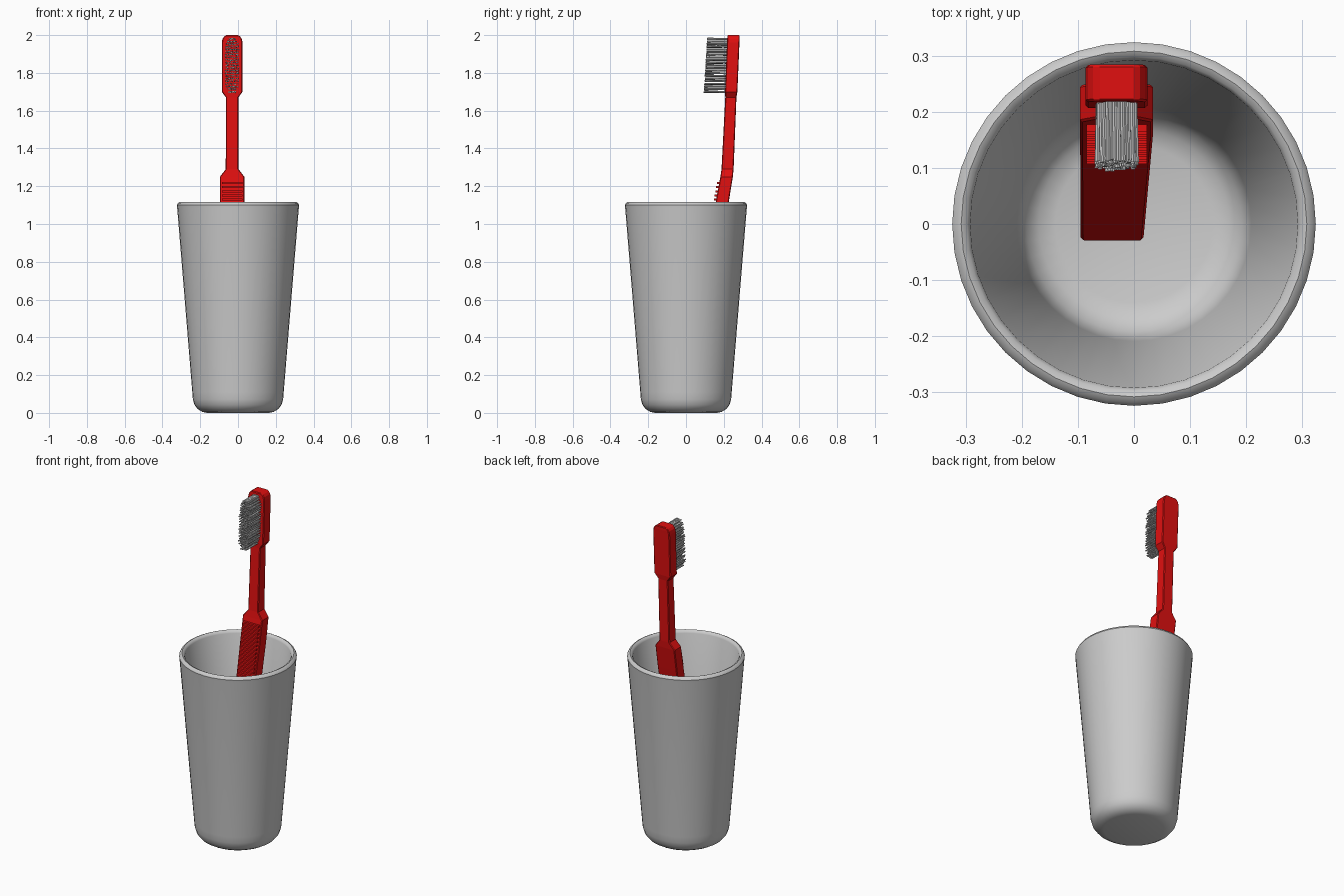
import bpy, bmesh, math, random
from mathutils import Vector

if "Cube" in bpy.data.objects:
    bpy.data.objects.remove(bpy.data.objects["Cube"])

random.seed(4)
red = bpy.data.materials.new("red_plastic")
red.diffuse_color = (0.75, 0.005, 0.005, 1)
red.use_nodes = True
red.node_tree.nodes["Principled BSDF"].inputs["Base Color"].default_value = red.diffuse_color


def finish(name, bm, mat=None, smooth=False):
    bmesh.ops.recalc_face_normals(bm, faces=bm.faces)
    mesh = bpy.data.meshes.new(name)
    bm.to_mesh(mesh)
    bm.free()
    obj = bpy.data.objects.new(name, mesh)
    bpy.context.collection.objects.link(obj)
    if mat:
        mesh.materials.append(mat)
    if smooth:
        bpy.ops.object.select_all(action='DESELECT')
        obj.select_set(True)
        bpy.context.view_layer.objects.active = obj
        bpy.ops.object.shade_smooth_by_angle(angle=math.radians(35))
    return obj


def lathe(name, profile, segments):
    bm = bmesh.new()
    verts = [bm.verts.new((r, 0, z)) for r, z in profile]
    edges = [bm.edges.new(pair) for pair in zip(verts, verts[1:])]
    bmesh.ops.spin(bm, geom=verts + edges, cent=(0, 0, 0), axis=(0, 0, 1),
                   angle=2 * math.pi, steps=segments, use_merge=True)
    bmesh.ops.remove_doubles(bm, verts=bm.verts, dist=0.0005)
    return finish(name, bm, smooth=True)


def loft(name, stations, mat):
    """Rectangular sections: z, x centre, half width, front y, back y."""
    bm = bmesh.new()
    rings = []
    for z, x, w, front, back in stations:
        rings.append([bm.verts.new(p) for p in
                      ((x - w, front, z), (x + w, front, z), (x + w, back, z), (x - w, back, z))])
    for a, b in zip(rings, rings[1:]):
        for i in range(4):
            j = (i + 1) % 4
            bm.faces.new((a[i], a[j], b[j], b[i]))
    bm.faces.new(rings[0])
    bm.faces.new(rings[-1])
    return finish(name, bm, mat)


# Tapered tumbler with rounded foot, rolled rim and hollow inside
lathe("cup", [
    (0, 0), (0.165, 0), (0.19, 0.006), (0.213, 0.02), (0.23, 0.042), (0.239, 0.072),
    (0.242, 0.11), (0.322, 1.085), (0.324, 1.1), (0.318, 1.111), (0.308, 1.116),
    (0.298, 1.111), (0.292, 1.1), (0.209, 0.13), (0.204, 0.095), (0.192, 0.066),
    (0.17, 0.046), (0.14, 0.037), (0, 0.035)], 40)

# Brush body: handle, shoulder, neck and head in one loft
cx = -0.031
body = loft("brush_body", [
    (0.08, -0.039, 0.053, -0.03, 0.035),
    (0.10, -0.039, 0.056, -0.028, 0.041),
    (1.115, cx, 0.065, 0.157, 0.226),
    (1.25, cx, 0.065, 0.182, 0.248),
    (1.29, cx, 0.034, 0.188, 0.252),
    (1.67, cx, 0.033, 0.208, 0.267),
    (1.70, cx, 0.055, 0.207, 0.272),
    (1.96, cx, 0.055, 0.217, 0.283),
    (1.98, cx, 0.051, 0.218, 0.284),
    (1.993, cx, 0.042, 0.219, 0.284),
    (2.0, cx, 0.03, 0.219, 0.284)], red)
bevel = body.modifiers.new("soft_edges", 'BEVEL')
bevel.width = 0.004
bevel.segments = 1
bevel.limit_method = 'ANGLE'
bevel.angle_limit = math.radians(50)

# Raised grip ridges on the front of the handle
bm = bmesh.new()
for i in range(15):
    z = 1.217 - i * 0.022
    y = 0.157 + (z - 1.115) * 0.184
    cube = bmesh.ops.create_cube(bm, size=1)["verts"]
    bmesh.ops.scale(bm, vec=(0.108, 0.024, 0.011), verts=cube)
    bmesh.ops.translate(bm, vec=(cx, y, z), verts=cube)
finish("grip_ridges", bm, red)

# Bristles: thin rods filling a rounded-end patch on the head
bm = bmesh.new()
rows, cols = 21, 7
for r in range(rows):
    z = 1.70 + 0.28 * r / (rows - 1)
    end = min(r, rows - 1 - r)
    half = 0.032 * min(1, 0.5 + 0.17 * end)
    for c in range(cols):
        u = (c / (cols - 1) - 0.5) * 2
        x = cx + u * half + random.uniform(-0.0015, 0.0015)
        root = Vector((x, 0.218, z + random.uniform(-0.002, 0.002)))
        tip = Vector((x + random.uniform(-0.003, 0.003),
                      0.093 + (z - 1.70) * 0.065 + random.uniform(0, 0.006),
                      z + random.uniform(-0.003, 0.003)))
        axis = tip - root
        rod = bmesh.ops.create_cone(bm, cap_ends=True, segments=6, radius1=0.0042,
                                    radius2=0.0042, depth=axis.length)["verts"]
        bmesh.ops.rotate(bm, verts=rod, cent=(0, 0, 0),
                         matrix=Vector((0, 0, 1)).rotation_difference(axis).to_matrix())
        bmesh.ops.translate(bm, verts=rod, vec=(root + tip) / 2)
finish("bristles", bm)
